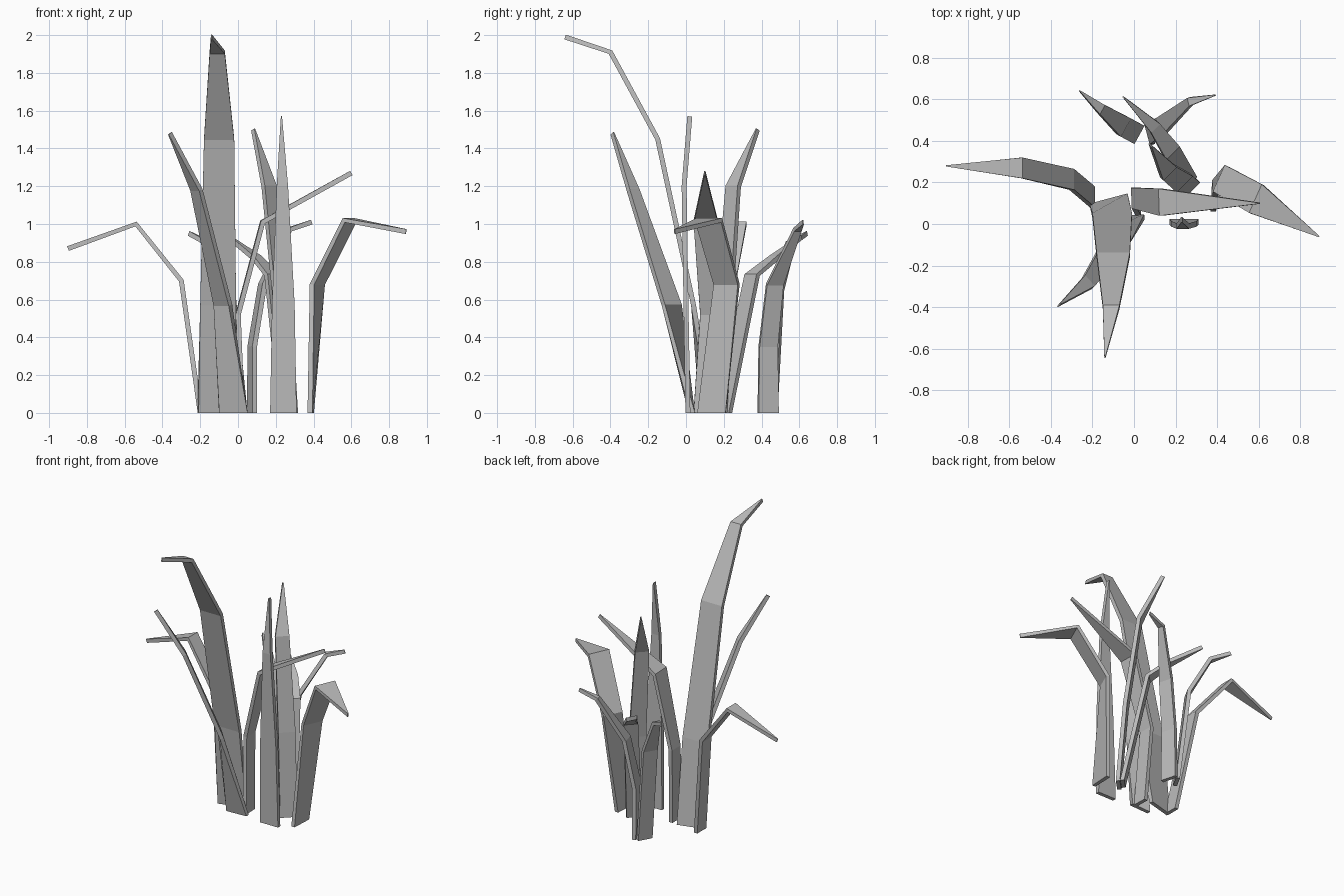
import bpy
import bmesh
from math import cos, sin, radians
from mathutils import Vector

cube = bpy.data.objects.get("Cube")
if cube:
    bpy.data.objects.remove(cube, do_unlink=True)

# One plain grey for the whole clump
GREY = (0.5, 0.5, 0.5, 1.0)
grey = bpy.data.materials.new("plain_grey")
grey.use_nodes = True
grey.diffuse_color = GREY
grey.node_tree.nodes["Principled BSDF"].inputs["Base Color"].default_value = GREY

THICKNESS = 0.026
TIP_WIDTH = 0.006


def direction(turn):
    """Horizontal unit vector along the width of a blade."""
    return Vector((cos(radians(turn)), sin(radians(turn)), 0))


def blade(name, turn, stations, tip, base_turn=None):
    """Bent, tapering strip: each station is x, y, z, width."""
    centres = [Vector(s[:3]) for s in stations] + [Vector(tip)]
    widths = [s[3] for s in stations] + [TIP_WIDTH]
    last = len(centres) - 1
    bm = bmesh.new()
    rings = []
    for i, (centre, width) in enumerate(zip(centres, widths)):
        twisted = i == 0 and base_turn is not None
        side = direction(base_turn if twisted else turn)
        before = centres[max(i - 1, 0)]
        after = centres[min(i + 1, last)]
        tangent = (after - before).normalized()
        if i == 0:
            tangent = Vector((0, 0, 1))
        normal = tangent.cross(side).normalized()
        across = side * width / 2
        out = normal * THICKNESS / 2
        corners = (across + out, out - across, -across - out, across - out)
        rings.append([bm.verts.new(centre + c) for c in corners])
    # Walls between neighbouring rings, then the two end caps
    for low, high in zip(rings, rings[1:]):
        for k in range(4):
            n = (k + 1) % 4
            bm.faces.new((low[k], low[n], high[n], high[k]))
    bm.faces.new(rings[0][::-1])
    bm.faces.new(rings[-1])
    bmesh.ops.recalc_face_normals(bm, faces=bm.faces)
    mesh = bpy.data.meshes.new(name)
    bm.to_mesh(mesh)
    bm.free()
    mesh.materials.append(grey)
    obj = bpy.data.objects.new(name, mesh)
    bpy.context.collection.objects.link(obj)
    return obj


# Tall blades at the front
blade("tall_front_blade", 0,
      [(-.12, .11, 0, .19), (-.105, .04, .57, .19),
       (-.1, -.15, 1.45, .16), (-.11, -.4, 1.91, .08)],
      (-.14, -.64, 1.99), base_turn=15)
blade("front_right_blade", -48,
      [(-.025, .03, 0, .15), (-.08, -.075, .57, .12), (-.22, -.28, 1.18, .07)],
      (-.36, -.39, 1.48), base_turn=3)
blade("upright_blade", 0,
      [(.24, .01, 0, .14), (.24, 0, .57, .12), (.235, -.01, 1.2, .06)],
      (.23, .02, 1.57))

# Drooping blades at the sides
blade("right_drooping_blade", 90,
      [(-.2, .13, 0, .1), (-.3, .215, .7, .1), (-.54, .27, 1, .1)],
      (-.9, .28, .87))
blade("left_drooping_blade", 66,
      [(.385, .135, 0, .15), (.42, .215, .68, .14), (.59, .12, 1.02, .15)],
      (.89, -.06, .96), base_turn=87)
blade("left_reaching_blade", 92,
      [(.02, .09, 0, .1), (0, .125, .52, .1), (.13, .105, 1.01, .13)],
      (.6, .1, 1.27))

# Blades leaning to the back
blade("back_tall_blade", 45,
      [(.27, .17, 0, .11), (.235, .2, .57, .11), (.165, .25, 1.2, .09)],
      (.08, .38, 1.5))
blade("back_middle_blade", 45,
      [(.26, .2, 0, .1), (.18, .35, .73, .09), (.1, .465, .82, .06)],
      (-.05, .61, .93))
blade("back_right_blade", 61,
      [(.015, .435, 0, .1), (-.05, .47, .65, .1), (-.16, .555, .9, .05)],
      (-.26, .64, .95))
blade("back_left_blade", 105,
      [(.075, .435, 0, .11), (.075, .435, .35, .1),
       (.13, .47, .68, .09), (.27, .59, .97, .04)],
      (.39, .62, 1.01))
